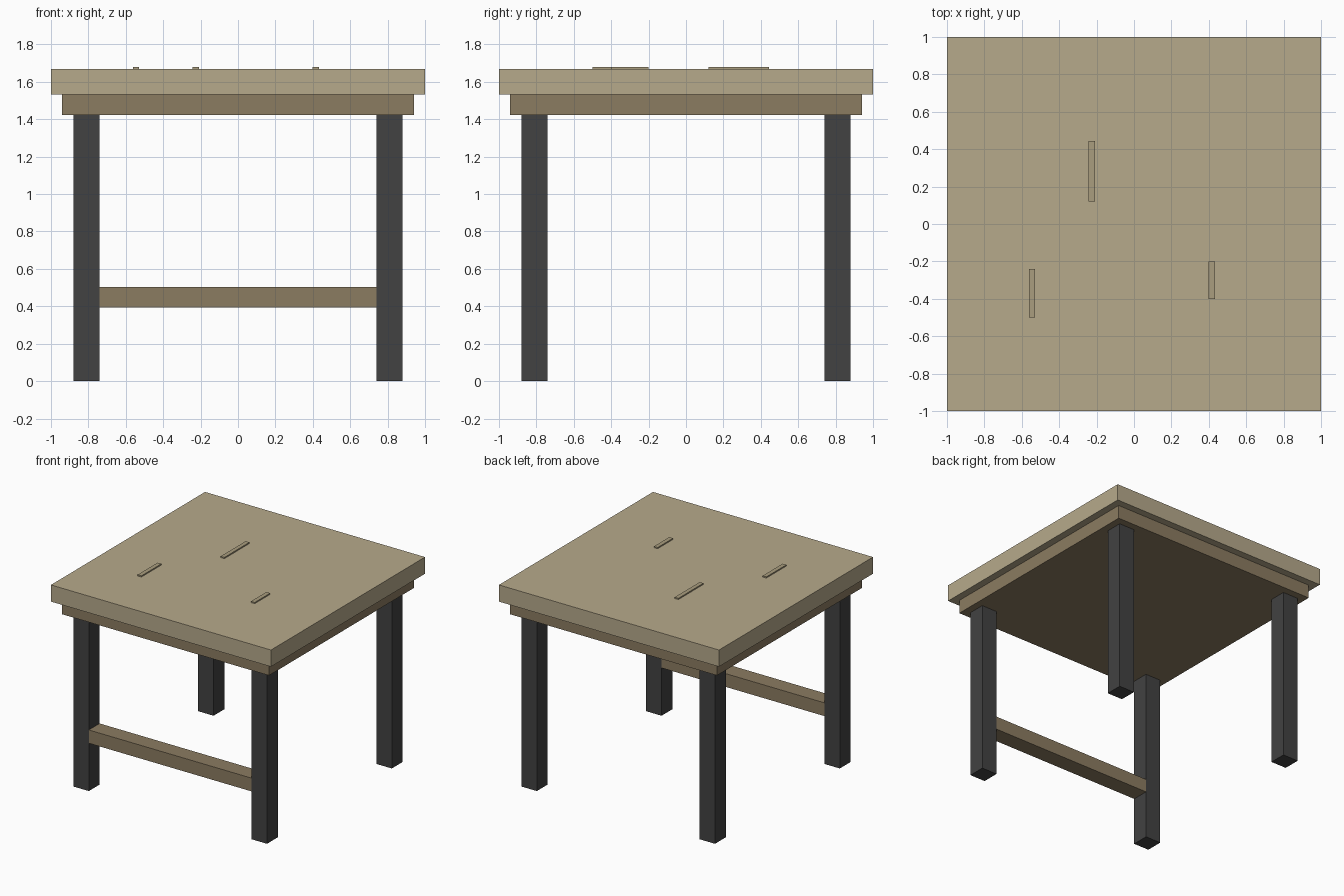
import bpy

if "Cube" in bpy.data.objects:
    bpy.data.objects.remove(bpy.data.objects["Cube"])


def material(name, color):
    mat = bpy.data.materials.new(name)
    mat.diffuse_color = (*color, 1)
    mat.use_nodes = True
    mat.node_tree.nodes["Principled BSDF"].inputs["Base Color"].default_value = mat.diffuse_color
    return mat


def box(name, x, y, z, mat):
    """Box spanning the given (min, max) ranges."""
    spans = (x, y, z)
    bpy.ops.mesh.primitive_cube_add(size=1, location=[(a + b) / 2 for a, b in spans])
    ob = bpy.context.object
    ob.name = name
    ob.scale = [b - a for a, b in spans]
    bpy.ops.object.transform_apply(location=False, rotation=False, scale=True)
    ob.data.materials.append(mat)
    return ob


light_wood = material("light_wood", (0.47, 0.40, 0.26))
groove_wood = material("groove_wood", (0.40, 0.34, 0.21))
dark_wood = material("dark_wood", (0.26, 0.20, 0.12))
dark_metal = material("dark_metal", (0.054, 0.054, 0.054))

# Table top and the inset apron below it
box("table_top", (-1, 1), (-1, 1), (1.533, 1.67), light_wood)
box("apron", (-0.94, 0.94), (-0.94, 0.94), (1.422, 1.533), dark_wood)

# Four square legs
for side_y, sy in (("front", -1), ("back", 1)):
    for side_x, sx in (("left", -1), ("right", 1)):
        box(f"{side_y}_{side_x}_leg",
            sorted((sx * 0.74, sx * 0.88)), sorted((sy * 0.74, sy * 0.88)),
            (0, 1.422), dark_metal)

# Stretcher between the front legs
box("front_stretcher", (-0.74, 0.74), (-0.88, -0.74), (0.393, 0.502), dark_wood)

# Thin raised scratch marks on the top
for i, (x, y0, y1) in enumerate([(-0.545, -0.50, -0.24),
                                 (-0.225, 0.12, 0.445),
                                 (0.415, -0.40, -0.20)]):
    box(f"wood_mark_{i + 1}", (x - 0.017, x + 0.017), (y0, y1), (1.665, 1.68), groove_wood)
